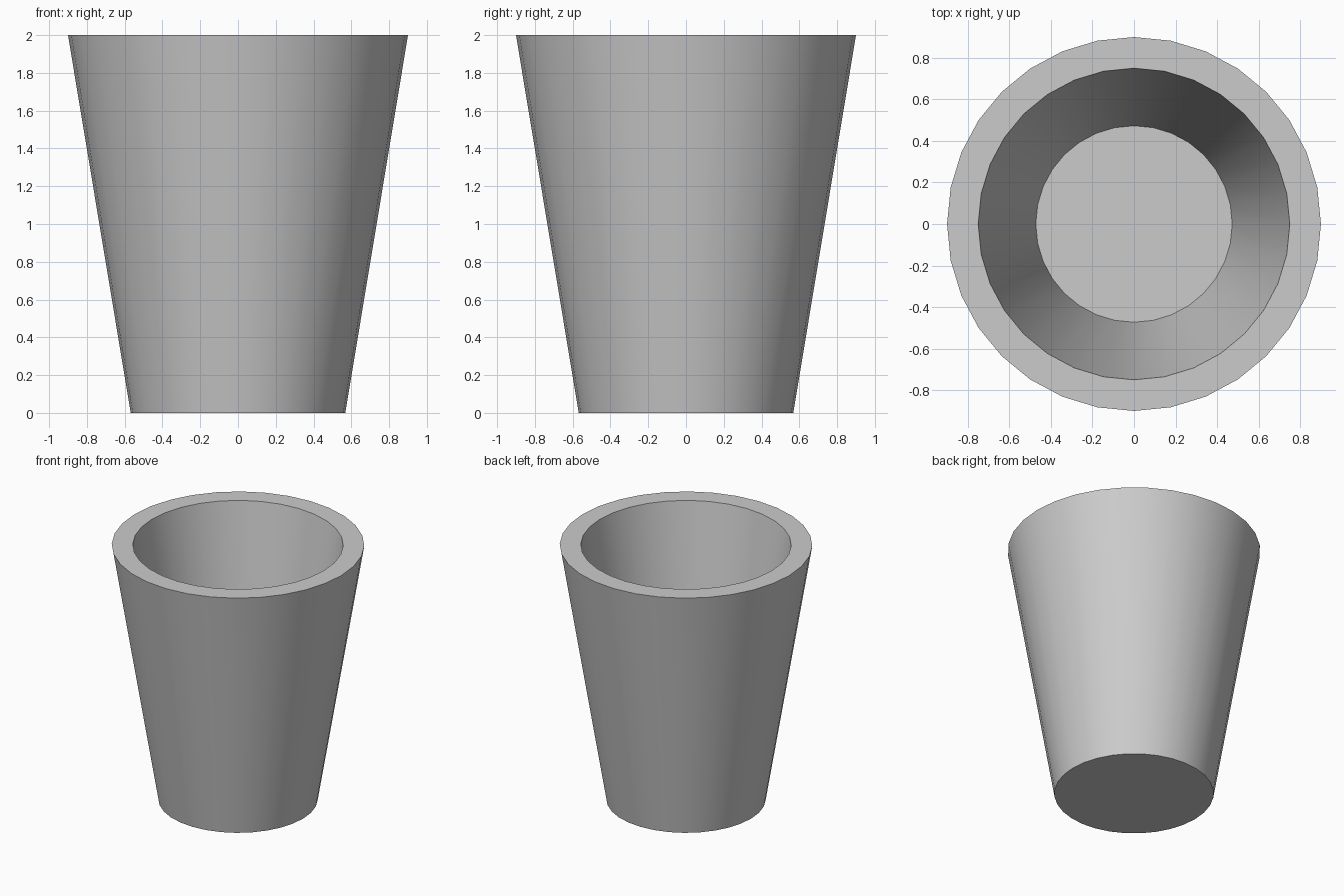
import bpy
import bmesh
from math import sin, cos, tau

if "Cube" in bpy.data.objects:
    bpy.data.objects.remove(bpy.data.objects["Cube"])

SIDES = 32

# Wall profile (radius, height): outer base, outer rim, inner rim, inner floor
PROFILE = [(0.568, 0.0), (0.90, 2.0), (0.75, 2.0), (0.473, 0.34)]


def ring(bm, radius, z):
    return [bm.verts.new((radius * cos(tau * i / SIDES),
                          radius * sin(tau * i / SIDES), z))
            for i in range(SIDES)]


def bridge(bm, a, b, smooth):
    for i in range(SIDES):
        j = (i + 1) % SIDES
        face = bm.faces.new((a[i], a[j], b[j], b[i]))
        face.smooth = smooth


bm = bmesh.new()
outer_base, outer_rim, inner_rim, inner_floor = [ring(bm, r, z) for r, z in PROFILE]

# Smooth tapered walls with a flat rim between them
bridge(bm, outer_base, outer_rim, True)
bridge(bm, outer_rim, inner_rim, False)
bridge(bm, inner_rim, inner_floor, True)

# Flat underside and inner floor
bm.faces.new(outer_base[::-1])
bm.faces.new(inner_floor)
bmesh.ops.recalc_face_normals(bm, faces=bm.faces)

mesh = bpy.data.meshes.new("cup")
bm.to_mesh(mesh)
bm.free()
cup = bpy.data.objects.new("cup", mesh)
bpy.context.collection.objects.link(cup)
